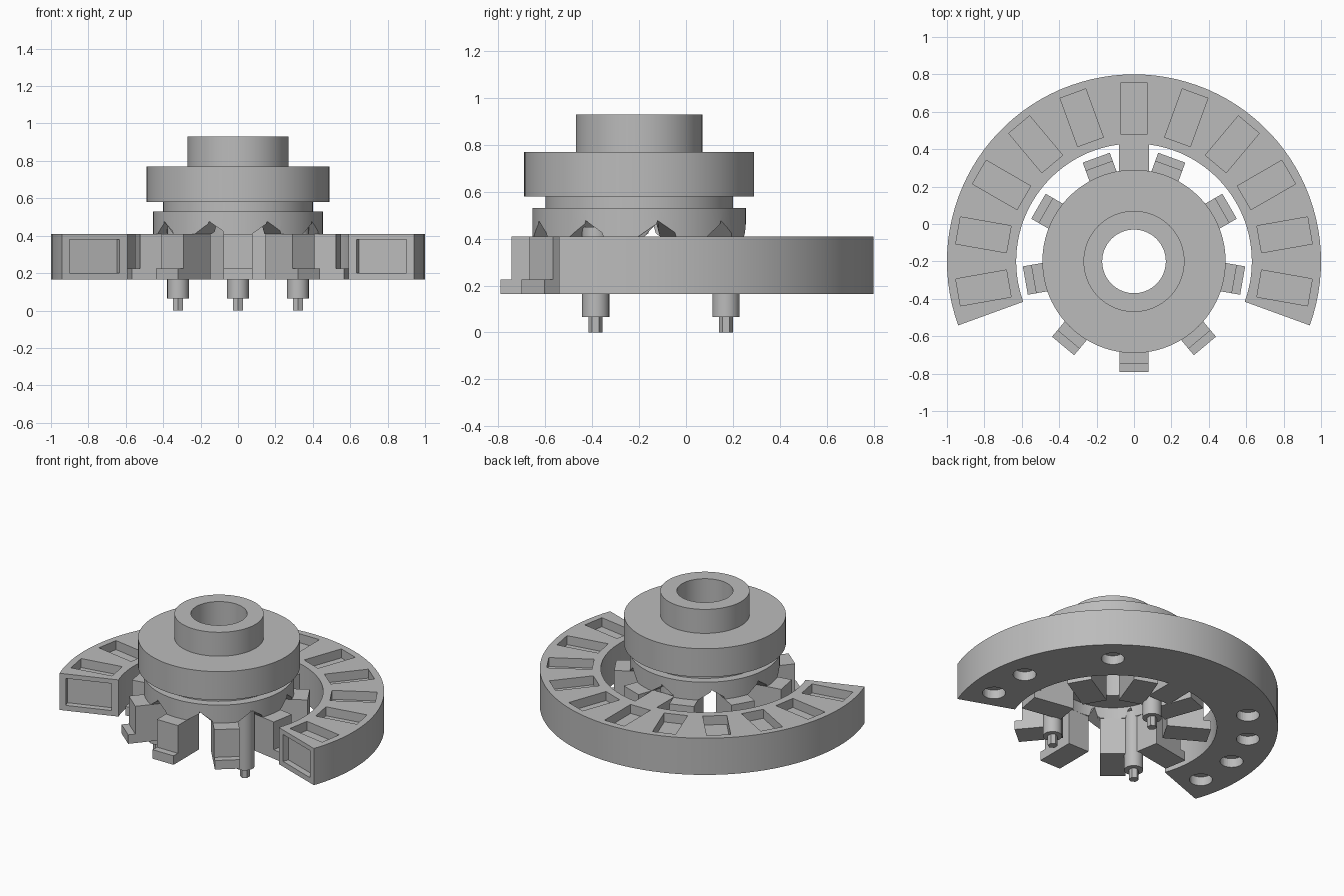
import bpy, bmesh
from math import radians, pi
from mathutils import Matrix, Vector

cube = bpy.data.objects.get("Cube")
if cube:
    bpy.data.objects.remove(cube)

GREY = (0.5, 0.5, 0.5, 1)
grey = bpy.data.materials.new("plain grey")
grey.use_nodes = True
grey.diffuse_color = GREY
grey.node_tree.nodes["Principled BSDF"].inputs["Base Color"].default_value = GREY

CENTRE = Matrix.Translation((0, -0.2, 0))


def around(degrees):
    """Frame at the hub axis whose x axis points outwards at an angle."""
    return CENTRE @ Matrix.Rotation(radians(degrees), 4, 'Z')


def finish(bm, name, cutter=False):
    bmesh.ops.recalc_face_normals(bm, faces=bm.faces[:])
    mesh = bpy.data.meshes.new(name)
    bm.to_mesh(mesh)
    bm.free()
    mesh.materials.append(grey)
    obj = bpy.data.objects.new(name, mesh)
    bpy.context.collection.objects.link(obj)
    obj.hide_render = obj.hide_viewport = cutter
    return obj


def box(bm, frame, x, y, z):
    size = [b - a for a, b in (x, y, z)]
    mid = Vector([(a + b) / 2 for a, b in (x, y, z)])
    bmesh.ops.create_cube(bm, size=1, matrix=frame @ Matrix.Translation(mid) @ Matrix.Diagonal((*size, 1)))


def cylinder(bm, frame, x, radius, z0, z1, sides=32):
    bmesh.ops.create_cone(bm, cap_ends=True, segments=sides, radius1=radius, radius2=radius,
                          depth=z1 - z0, matrix=frame @ Matrix.Translation((x, 0, (z0 + z1) / 2)))


def lathe(name, profile, start, sweep, steps):
    bm = bmesh.new()
    verts = [bm.verts.new(around(start) @ Vector((r, 0, z))) for r, z in profile]
    edges = [bm.edges.new((v, verts[i - 1])) for i, v in enumerate(verts)]
    bmesh.ops.spin(bm, geom=verts + edges, cent=CENTRE.translation, axis=(0, 0, 1),
                   angle=radians(sweep), steps=steps)
    bmesh.ops.remove_doubles(bm, verts=bm.verts[:], dist=1e-4)
    bmesh.ops.holes_fill(bm, edges=[e for e in bm.edges if e.is_boundary], sides=0)
    return finish(bm, name)


def loft(bm, sections):
    """Solid joining two matching polygons."""
    a, b = [[bm.verts.new(p) for p in s] for s in sections]
    bm.faces.new(a)
    bm.faces.new(b[::-1])
    for i in range(len(a)):
        bm.faces.new((a[i - 1], a[i], b[i], b[i - 1]))


def cut(obj, cutter):
    mod = obj.modifiers.new("cut", 'BOOLEAN')
    mod.operation = 'DIFFERENCE'
    mod.solver = 'EXACT'
    mod.object = cutter


def smooth(obj):
    bpy.ops.object.select_all(action='DESELECT')
    obj.select_set(True)
    bpy.context.view_layer.objects.active = obj
    bpy.ops.object.shade_smooth_by_angle(angle=radians(30))


# Open ring with pockets on top, blind holes below and recessed ends
BOTTOM, DECK = 0.165, 0.41
ring = lathe("outer_ring", [(0.63, BOTTOM), (1, BOTTOM), (1, DECK), (0.63, DECK)], -20, 220, 66)
bm = bmesh.new()
for angle in range(-10, 191, 20):
    box(bm, around(angle), (0.68, 0.955), (-0.073, 0.073), (0.35, 0.5))
for angle in (-10, 10, 50, 130, 150, 170, 190):
    cylinder(bm, around(angle), 0.83, 0.07, 0.1, 0.225)
for angle in (-20, 200):
    box(bm, around(angle), (0.675, 0.96), (-0.04, 0.04), (0.2, 0.38))
cut(ring, finish(bm, "ring_cutter", True))

# Stepped hub with a through bore and a wider cavity underneath
hub = lathe("hub", [(0.32, DECK), (0.455, DECK), (0.455, 0.53), (0.4, 0.53), (0.4, 0.58),
                    (0.49, 0.58), (0.49, 0.77), (0.27, 0.77), (0.27, 0.93), (0.17, 0.93),
                    (0.17, 0.485), (0.32, 0.485)], 0, 360, 96)

# Peaked notches under the hub, between the fingers
bm = bmesh.new()
for angle in range(-70, 251, 40):
    frame = around(angle)
    loft(bm, [[frame @ Vector(p) for p in ((r, -w, 0.4), (r, -w, DECK), (r, 0, 0.477),
                                           (r, w, DECK), (r, w, 0.4))]
              for r, w in ((0.28, 0.02), (0.5, 0.1))])
cut(hub, finish(bm, "notch_cutter", True))

# Radial fingers, each with a small foot
bm = bmesh.new()
outline = [(0.32, BOTTOM), (0.59, BOTTOM), (0.59, 0.225), (0.545, 0.225), (0.545, DECK), (0.32, DECK)]
for angle in range(-90, 231, 40):
    loft(bm, [[around(angle) @ Vector((r, side, z)) for r, z in outline] for side in (-0.077, 0.077)])
finish(bm, "fingers")

# Bridge tying the hub to the ring at the back
bm = bmesh.new()
box(bm, around(90), (0.43, 0.64), (-0.08, 0.08), (BOTTOM, DECK - 0.001))
finish(bm, "bridge")

# Pins with hexagonal tips
bm = bmesh.new()
for angle in (-30, 90, 210):
    frame = around(angle) @ Matrix.Translation((0.37, 0, 0)) @ Matrix.Rotation(pi / 2, 4, 'Z')
    cylinder(bm, frame, 0, 0.058, 0.065, 0.45)
    cylinder(bm, frame, 0, 0.03, 0, 0.07, 6)
pins = finish(bm, "pins")

for obj in (ring, hub, pins):
    smooth(obj)
